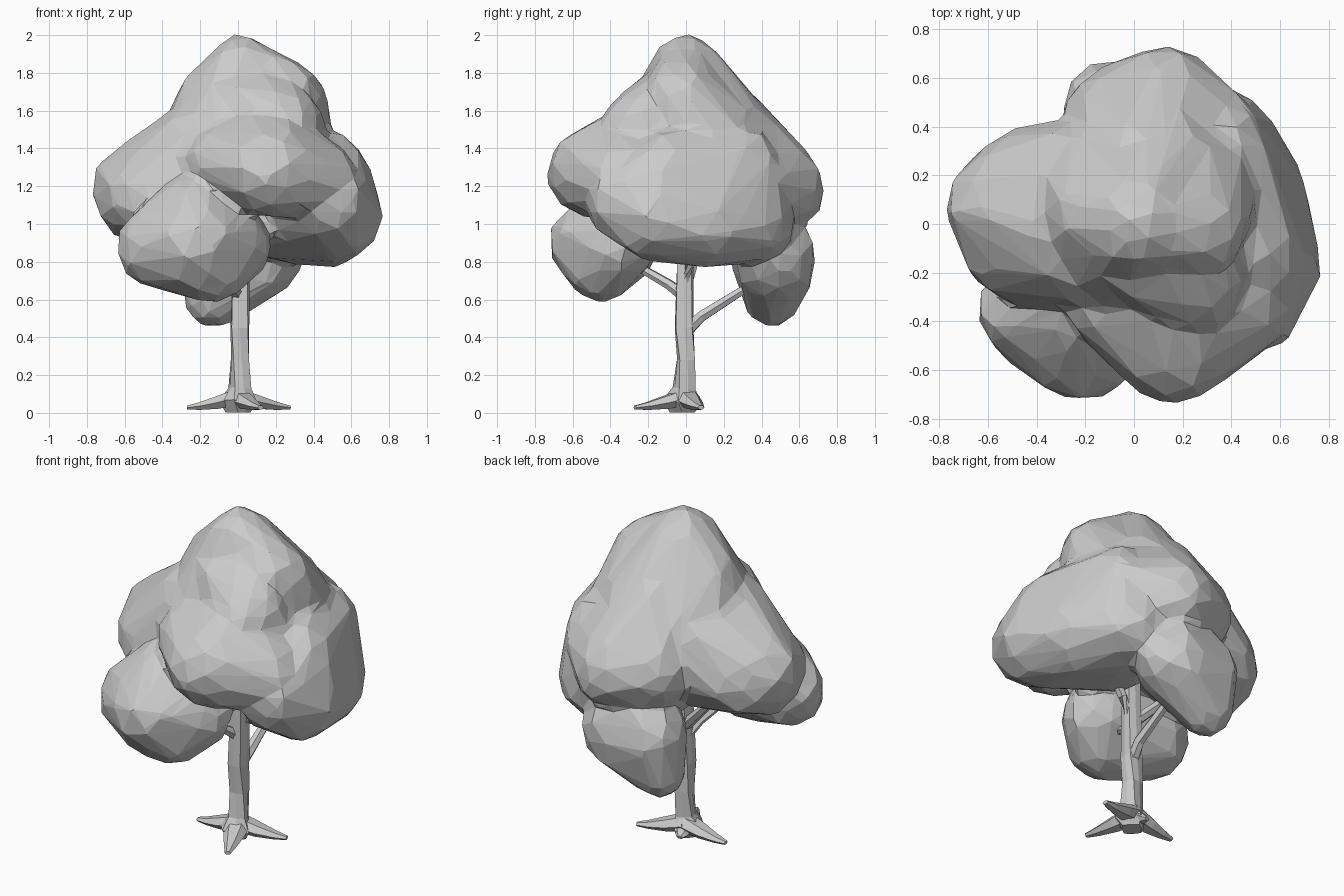
import bpy, bmesh, math, random
from mathutils import Vector, Matrix, Euler

if "Cube" in bpy.data.objects:
    bpy.data.objects.remove(bpy.data.objects["Cube"])

random.seed(4)

grey = bpy.data.materials.new("plain grey")
grey.diffuse_color = (0.6, 0.6, 0.6, 1)
grey.use_nodes = True
grey.node_tree.nodes["Principled BSDF"].inputs["Base Color"].default_value = grey.diffuse_color


def finish(name, bm):
    mesh = bpy.data.meshes.new(name)
    bm.to_mesh(mesh)
    bm.free()
    mesh.materials.append(grey)
    ob = bpy.data.objects.new(name, mesh)
    bpy.context.collection.objects.link(ob)
    return ob


def add_clump(target, *balls):
    """Faceted leaf mass: a convex skin around a few rough balls (x, y, z, radius)."""
    bm = bmesh.new()
    for x, y, z, r in balls:
        turn = Euler([random.uniform(0, 3) for _ in range(3)]).to_matrix().to_4x4()
        made = bmesh.ops.create_icosphere(bm, subdivisions=2, radius=r,
                                          matrix=Matrix.Translation((x, y, z)) @ turn)
        for v in made["verts"]:
            v.co += (v.co - Vector((x, y, z))) * random.uniform(-0.05, 0.08)
    points = [v.co.copy() for v in bm.verts]
    bm.clear()
    for p in points:
        bm.verts.new(p)
    bmesh.ops.convex_hull(bm, input=bm.verts)
    bmesh.ops.delete(bm, geom=[v for v in bm.verts if not v.link_faces], context='VERTS')
    bmesh.ops.recalc_face_normals(bm, faces=bm.faces)
    copies = {v: target.verts.new(v.co) for v in bm.verts}
    for f in bm.faces:
        target.faces.new([copies[v] for v in f.verts])
    bm.free()


def limb(name, *path, sides=6, flat=1.0, rough=0.0):
    """Tapered tube through (x, y, z, radius) stations."""
    bm = bmesh.new()
    pts = [Vector(p[:3]) for p in path]
    rings = []
    for i, p in enumerate(path):
        d = (pts[min(i + 1, len(pts) - 1)] - pts[max(i - 1, 0)]).normalized()
        side = d.cross(Vector((0, 0, 1)) if abs(d.z) < 0.8 else Vector((0, 1, 0))).normalized()
        up = side.cross(d)
        ring = []
        for k in range(sides):
            a = math.tau * k / sides + 0.2 * i * (rough > 0)
            r = p[3] * (1 + rough * (-1) ** k)
            ring.append(bm.verts.new(pts[i] + side * math.cos(a) * r + up * math.sin(a) * r * flat))
        rings.append(ring)
    for a, b in zip(rings, rings[1:]):
        for k in range(sides):
            n = (k + 1) % sides
            bm.faces.new((a[k], a[n], b[n], b[k]))
    bm.faces.new(rings[0])
    bm.faces.new(rings[-1])
    bmesh.ops.recalc_face_normals(bm, faces=bm.faces)
    return finish(name, bm)


# Trunk
limb("trunk", (0, -0.02, 0.003, 0.06), (0, -0.02, 0.06, 0.095), (0.01, -0.01, 0.13, 0.06),
     (0.01, 0, 0.28, 0.053), (0.01, -0.01, 0.45, 0.055), (0.02, 0, 0.95, 0.047),
     sides=8, rough=0.1)

# Roots
for i, (x, y) in enumerate([(-0.27, 0.0), (0.275, 0.08), (0.12, -0.27), (-0.02, 0.09)]):
    limb(f"root_{i + 1}", (0, 0, 0.085, 0.075), (x * 0.4, y * 0.4, 0.055, 0.06),
         (x * 0.75, y * 0.75, 0.036, 0.036), (x, y, 0.028, 0.018), flat=0.65)

# Branches
limb("back_branch", (0.01, 0, 0.43, 0.035), (0.03, 0.08, 0.51, 0.032), (0.02, 0.38, 0.7, 0.022))
limb("front_branch", (0, -0.01, 0.62, 0.035), (-0.03, -0.09, 0.68, 0.028), (-0.15, -0.35, 0.83, 0.022))
limb("left_branch", (0, 0, 0.68, 0.035), (-0.12, 0.04, 0.8, 0.028), (-0.35, 0.1, 1.05, 0.025))
limb("right_branch", (0.02, 0, 0.68, 0.035), (0.1, 0.02, 0.8, 0.028), (0.25, 0.05, 0.98, 0.025))

leaves = bmesh.new()
# Crown top, crown side and upper front bump
add_clump(leaves, (0.02, 0.0, 1.82, 0.185), (-0.1, 0.02, 1.64, 0.23), (-0.08, 0.12, 1.35, 0.35),
          (0.12, 0.2, 1.35, 0.33), (-0.1, -0.12, 1.3, 0.32))
add_clump(leaves, (0.25, -0.02, 1.66, 0.21), (0.1, -0.02, 1.78, 0.17), (0.2, 0.1, 1.45, 0.3))
add_clump(leaves, (0.24, -0.24, 1.5, 0.22), (0.05, -0.1, 1.6, 0.24), (0.2, -0.1, 1.3, 0.3))
# Front shoulder
add_clump(leaves, (0.18, -0.5, 1.28, 0.235), (0.42, -0.36, 1.24, 0.21), (0.15, -0.3, 1.4, 0.22),
          (-0.08, -0.33, 1.32, 0.19))
# Right mass
add_clump(leaves, (0.53, -0.15, 1.04, 0.24), (0.47, -0.32, 1.13, 0.22), (0.48, 0.1, 1.02, 0.24),
          (0.34, 0.33, 1.02, 0.24), (0.46, -0.1, 1.27, 0.23), (0.32, 0.28, 1.28, 0.24),
          (0.18, 0.02, 1.06, 0.24))
# Left mass
add_clump(leaves, (-0.52, 0.06, 1.17, 0.255), (-0.46, 0.15, 1.18, 0.24), (-0.48, -0.1, 1.14, 0.22),
          (-0.2, 0.1, 1.25, 0.35), (-0.15, -0.05, 1.4, 0.28))
# Back mass
add_clump(leaves, (0.13, 0.52, 1.19, 0.22), (-0.08, 0.43, 1.2, 0.22), (0.3, 0.34, 1.22, 0.23),
          (0.05, 0.2, 1.45, 0.28))
# Low front left mass
add_clump(leaves, (-0.42, -0.37, 0.88, 0.22), (-0.22, -0.47, 0.9, 0.245), (-0.03, -0.36, 0.89, 0.2),
          (-0.14, -0.45, 0.77, 0.185), (-0.22, -0.34, 1.08, 0.2))
# Low back mass
add_clump(leaves, (0.11, 0.47, 0.81, 0.22), (-0.14, 0.46, 0.6, 0.15), (-0.08, 0.46, 0.82, 0.21),
          (0.05, 0.43, 1.0, 0.18))
foliage = finish("foliage", leaves)

# Blend the masses into one skin, then cut it back to large flat facets
remesh = foliage.modifiers.new("blend", 'REMESH')
remesh.mode = 'VOXEL'
remesh.voxel_size = 0.025
soften = foliage.modifiers.new("soften", 'SMOOTH')
soften.factor = 0.5
soften.iterations = 8
facet = foliage.modifiers.new("facet", 'DECIMATE')
facet.ratio = 0.03
